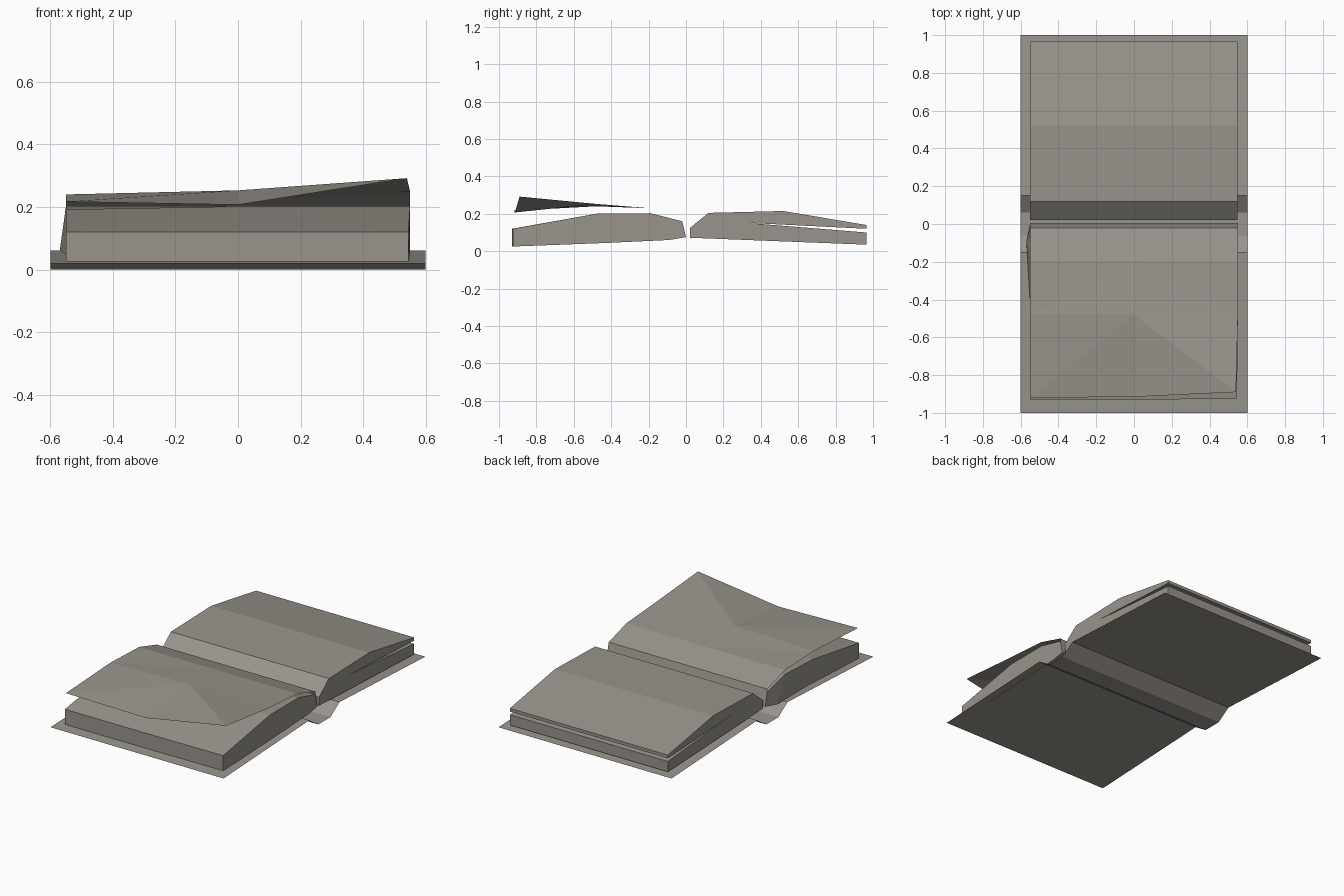
import bpy

cube = bpy.data.objects.get("Cube")
if cube:
    bpy.data.objects.remove(cube, do_unlink=True)

# One warm grey for paper and cover
COLOUR = (0.32, 0.30, 0.265, 1.0)
mat = bpy.data.materials.new("warm_grey")
mat.use_nodes = True
mat.diffuse_color = COLOUR
bsdf = next(n for n in mat.node_tree.nodes if n.type == "BSDF_PRINCIPLED")
bsdf.inputs["Base Color"].default_value = COLOUR
bsdf.inputs["Roughness"].default_value = 0.9


def make(name, verts, faces):
    mesh = bpy.data.meshes.new(name)
    mesh.from_pydata(verts, [], faces)
    mesh.materials.append(mat)
    obj = bpy.data.objects.new(name, mesh)
    bpy.context.collection.objects.link(obj)
    return obj


def loft(name, columns, closed):
    """Skin matching profiles placed side by side along x; closed ones get end caps."""
    n = len(columns[0])
    verts = [p for col in columns for p in col]
    faces = []
    for c in range(len(columns) - 1):
        for i in range(n if closed else n - 1):
            j = (i + 1) % n
            a, b, d, e = c * n + i, c * n + j, (c + 1) * n + j, (c + 1) * n + i
            # Split from the outer edge towards the middle column
            if c == 0:
                faces += [(a, e, b), (e, d, b)]
            else:
                faces += [(a, e, d), (a, d, b)]
    if closed:
        last = (len(columns) - 1) * n
        faces.append(tuple(range(n)))
        faces.append(tuple(last + i for i in reversed(range(n))))
    return make(name, verts, faces)


def straight(profile, xs):
    return [[(x, y, z) for y, z in profile] for x in xs]


# Cover: thin sheet, boards rising to a sunken spine
half = [(1.0, 0.02), (0.15, 0.06), (0.06, 0.0)]
cover = [(-y, z) for y, z in half] + half[::-1]
loft("cover", straight(cover, (-0.6, 0.6)), False)

# Back page block with a narrow gap between its leaves
back = [(0.02, 0.072), (0.022, 0.125), (0.12, 0.205), (0.52, 0.215),
        (0.965, 0.14), (0.965, 0.12), (0.32, 0.152), (0.965, 0.10), (0.965, 0.035)]
loft("back_page_block", straight(back, (-0.55, 0.547)), True)

# Front page block, bowed out a little near the spine on one side
front = [(0.0, 0.075), (-0.02, 0.16), (-0.19, 0.203), (-0.47, 0.202),
         (-0.93, 0.12), (-0.93, 0.025), (-0.43, 0.044), (-0.09, 0.06)]
columns = straight(front, (-0.55, 0.0, 0.55))
columns[0][3] = (-0.55, -0.47, 0.192)
columns[0][7] = (-0.57, -0.09, 0.06)
columns[2][4] = (0.545, -0.925, 0.12)
columns[2][5] = (0.545, -0.925, 0.025)
loft("front_page_block", columns, True)

# Loose leaf lifting off the front block, one corner curled up
leaf = [(0.005, 0.08), (-0.02, 0.178), (-0.195, 0.23), (-0.48, 0.25), (-0.915, 0.207)]
columns = straight(leaf, (-0.55, 0.0, 0.55))
columns[0][3] = (-0.55, -0.48, 0.24)
columns[0][4] = (-0.55, -0.92, 0.217)
columns[1][3] = (0.0, -0.48, 0.253)
columns[2][4] = (0.54, -0.89, 0.292)
loft("loose_leaf", columns, False)

# Consistent outward faces on the solid blocks
import bmesh
for name in ("back_page_block", "front_page_block"):
    mesh = bpy.data.objects[name].data
    bm = bmesh.new()
    bm.from_mesh(mesh)
    bmesh.ops.recalc_face_normals(bm, faces=bm.faces)
    bmesh.ops.triangulate(bm, faces=[f for f in bm.faces if len(f.verts) > 4])
    bm.to_mesh(mesh)
    bm.free()
# Sheets face upwards
for name in ("cover", "loose_leaf"):
    mesh = bpy.data.objects[name].data
    if sum(p.normal.z * p.area for p in mesh.polygons) < 0:
        mesh.flip_normals()
